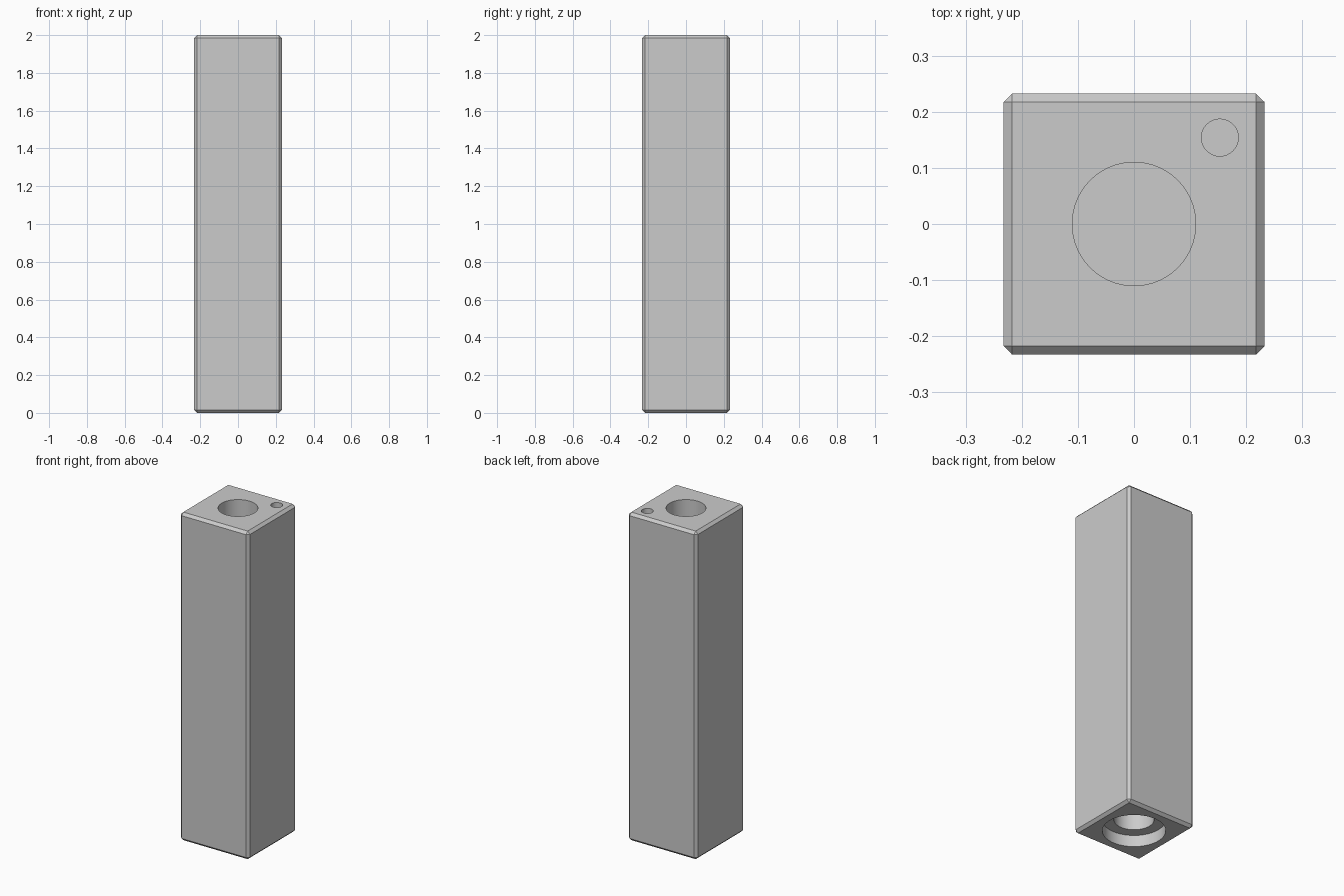
import bpy
from math import radians

if "Cube" in bpy.data.objects:
    bpy.data.objects.remove(bpy.data.objects["Cube"])

HALF, HEIGHT, CHAMFER = 0.233, 2.0, 0.016

# Square column with chamfered edges
bpy.ops.mesh.primitive_cube_add(size=1, location=(0, 0, HEIGHT / 2))
column = bpy.context.object
column.name = "square_column"
column.scale = (HALF * 2, HALF * 2, HEIGHT)
bpy.ops.object.transform_apply(location=True, rotation=False, scale=True)
bevel = column.modifiers.new("chamfer", 'BEVEL')
bevel.width = CHAMFER
bevel.segments = 1
bpy.ops.object.modifier_apply(modifier=bevel.name)


def drill(name, x, y, radius, z_low, z_high, sides=64):
    """Cut a round vertical hole in the column."""
    bpy.ops.mesh.primitive_cylinder_add(
        vertices=sides, radius=radius, depth=z_high - z_low,
        location=(x, y, (z_low + z_high) / 2))
    cutter = bpy.context.object
    cutter.name = name
    cut = column.modifiers.new(name, 'BOOLEAN')
    cut.operation = 'DIFFERENCE'
    cut.solver = 'EXACT'
    cut.object = cutter
    bpy.context.view_layer.objects.active = column
    bpy.ops.object.modifier_apply(modifier=cut.name)
    bpy.data.objects.remove(cutter, do_unlink=True)


# Central bore and small pin hole in the top
drill("top_bore", 0, 0, 0.11, HEIGHT - 0.4, HEIGHT + 0.1)
drill("pin_hole", 0.153, 0.154, 0.033, HEIGHT - 0.1, HEIGHT + 0.1, 32)

# Stepped bore in the bottom
drill("bottom_counterbore", 0, 0, 0.173, -0.1, 0.07)
drill("bottom_bore", 0, 0, 0.11, -0.1, 0.4)

# Smooth hole walls, sharp chamfers
bpy.ops.object.select_all(action='DESELECT')
column.select_set(True)
bpy.context.view_layer.objects.active = column
bpy.ops.object.shade_smooth_by_angle(angle=radians(25))
